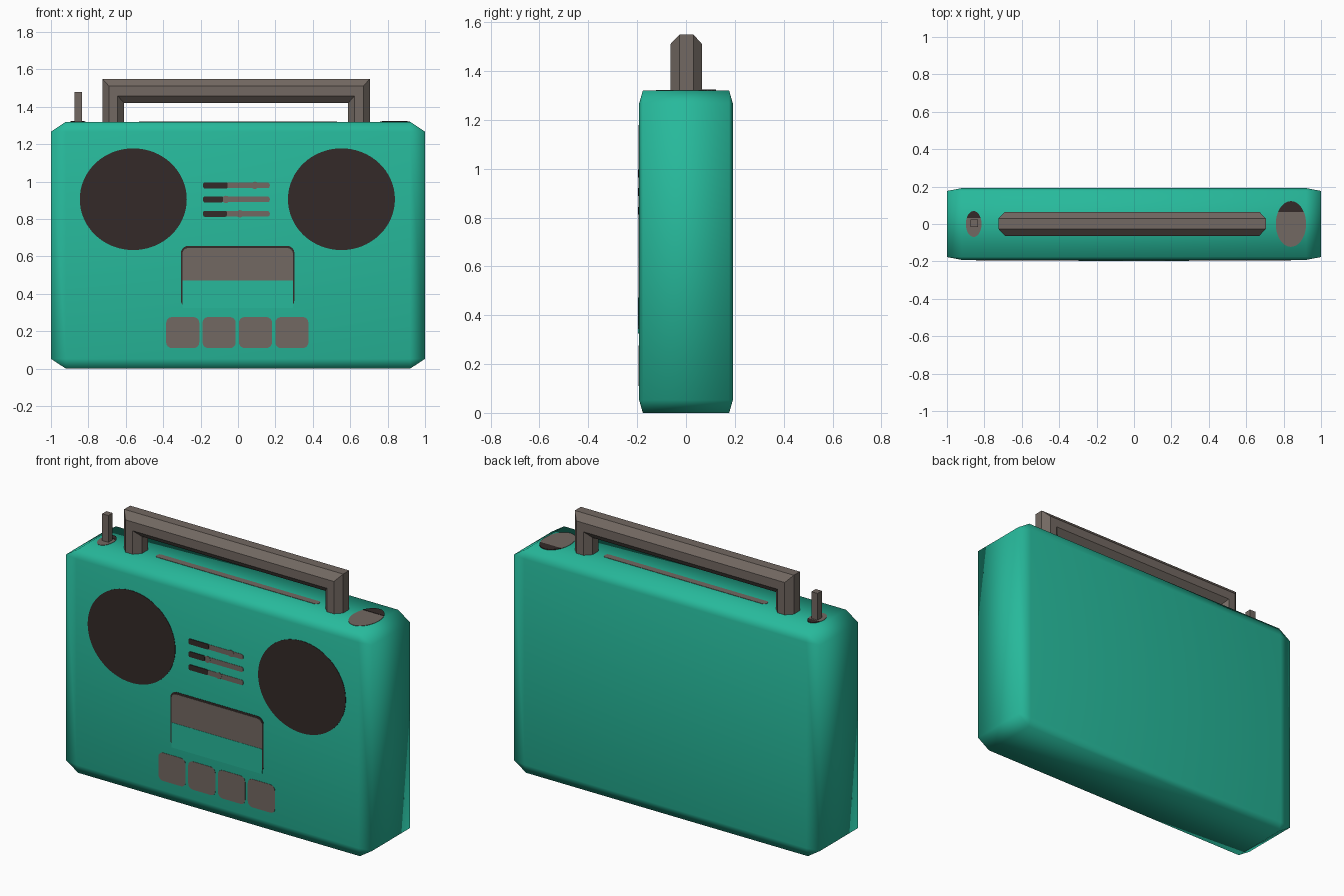
import bpy, bmesh, math
from mathutils import Vector

if "Cube" in bpy.data.objects:
    bpy.data.objects.remove(bpy.data.objects["Cube"])


def material(name, rgb):
    m = bpy.data.materials.new(name)
    m.diffuse_color = (*rgb, 1)
    m.use_nodes = True
    m.node_tree.nodes["Principled BSDF"].inputs["Base Color"].default_value = m.diffuse_color
    return m


TEAL = material("teal", (0.020, 0.485, 0.328))
GREY = material("warm grey", (0.170, 0.140, 0.122))
DARK = material("dark brown", (0.033, 0.023, 0.021))
HALF_Y, TOP = 0.192, 1.32


def finish(bm, name, mat):
    bmesh.ops.recalc_face_normals(bm, faces=bm.faces)
    me = bpy.data.meshes.new(name)
    bm.to_mesh(me)
    bm.free()
    me.materials.append(mat)
    ob = bpy.data.objects.new(name, me)
    bpy.context.collection.objects.link(ob)
    return ob


def ellipse(cx, cy, rx, ry, n=48, start=0.0, end=2 * math.pi):
    full = end - start > 6.28
    steps = n if full else n - 1
    return [(cx + rx * math.cos(start + (end - start) * i / steps),
             cy + ry * math.sin(start + (end - start) * i / steps)) for i in range(n)]


def rounded(x0, x1, y0, y1, r):
    pts = []
    corners = [(x1 - r, y1 - r), (x0 + r, y1 - r), (x0 + r, y0 + r), (x1 - r, y0 + r)]
    for k, (cx, cy) in enumerate(corners):
        a = k * math.pi / 2
        pts += ellipse(cx, cy, r, r, 5, a, a + math.pi / 2)
    return pts


def plate(name, outline, mat, on_top=False, height=0.002):
    """Thin plate lying on the front or the top of the case."""
    bm = bmesh.new()
    if on_top:
        co = [(x, y, TOP - 0.002) for x, y in outline]
        out = Vector((0, 0, height + 0.002))
    else:
        co = [(x, -HALF_Y + 0.002, z) for x, z in outline]
        out = Vector((0, -height - 0.002, 0))
    f = bm.faces.new([bm.verts.new(c) for c in co])
    ext = bmesh.ops.extrude_face_region(bm, geom=[f])
    bmesh.ops.translate(bm, vec=out,
                        verts=[v for v in ext["geom"] if isinstance(v, bmesh.types.BMVert)])
    # the base cap of the extrusion is kept, closing the plate
    if not any(len(fc.verts) == len(co) and fc is not f and f.is_valid for fc in bm.faces):
        bm.faces.new([v for v in bm.verts][:len(co)])
    return finish(bm, name, mat)


# case: bevelled cube stretched to size, smooth shaded
bm = bmesh.new()
bmesh.ops.create_cube(bm, size=2)
bmesh.ops.bevel(bm, geom=bm.edges[:], offset=0.08, segments=1, affect='EDGES')
bmesh.ops.scale(bm, vec=(1, HALF_Y, TOP / 2), verts=bm.verts)
bmesh.ops.translate(bm, vec=(0, 0, TOP / 2), verts=bm.verts)
for f in bm.faces:
    f.smooth = True
finish(bm, "case", TEAL)

# handle: octagonal section swept along a U path with mitred corners
bm = bmesh.new()
section = [(1, -0.026), (1, 0.03), (0.4, 0.065), (-0.4, 0.065),
           (-1, 0.03), (-1, -0.026), (-0.4, -0.063), (0.4, -0.063)]
path = [(-0.667, 1.30, -1, 0), (-0.667, 1.485, -1, 1),
        (0.647, 1.485, 1, 1), (0.647, 1.30, 1, 0)]
rings = [[bm.verts.new((px + dx * n * 0.058, y, pz + dz * n * 0.065)) for n, y in section]
         for px, pz, dx, dz in path]
for a, b in zip(rings, rings[1:]):
    for i in range(8):
        j = (i + 1) % 8
        bm.faces.new((a[i], a[j], b[j], b[i]))
bm.faces.new(rings[0])
bm.faces.new(rings[-1])
finish(bm, "handle", GREY)

# antenna
bm = bmesh.new()
bmesh.ops.create_cube(bm, size=1)
bmesh.ops.scale(bm, vec=(0.04, 0.04, 0.18), verts=bm.verts)
bmesh.ops.translate(bm, vec=(-0.855, 0.003, 1.39), verts=bm.verts)
finish(bm, "antenna", GREY)

# round discs on top, each with a dark rear part
for name, cx, rx, ry, split in (("antenna_base", -0.857, 0.042, 0.069, 0.033),
                                ("tuning_dial", 0.839, 0.081, 0.122, 0.065)):
    plate(name, ellipse(cx, 0, rx, ry), GREY, True)
    a = math.asin(split / ry)
    plate(name + "_shade", ellipse(cx, 0, rx, ry, 24, a, math.pi - a), DARK, True, 0.004)

# strip under the handle
plate("top_strip", rounded(-0.53, 0.53, -0.02, 0.02, 0.015), GREY, True)

# speakers
for side, cx in (("left", -0.56), ("right", 0.553)):
    plate(side + "_speaker", ellipse(cx, 0.906, 0.286, 0.272, 64), DARK)

# sliders: dark left part, grey right part and a small knob
for i, (z, cut, knob) in enumerate(((0.98, -0.055, 0.09), (0.905, -0.08, -0.065),
                                    (0.828, -0.06, 0.01))):
    plate(f"slider_{i}", rounded(-0.185, 0.17, z - 0.015, z + 0.015, 0.012), GREY)
    plate(f"slider_{i}_track", rounded(-0.186, cut, z - 0.016, z + 0.016, 0.008), DARK, height=0.004)
    plate(f"slider_{i}_knob", ellipse(knob, z, 0.02, 0.02, 12), GREY, height=0.003)

# cassette door: dark frame, grey window, teal lower panel
plate("door_frame", rounded(-0.306, 0.302, 0.327, 0.657, 0.04), DARK)
plate("door_window", rounded(-0.297, 0.294, 0.335, 0.645, 0.03), GREY, height=0.0035)
plate("door_panel", rounded(-0.297, 0.294, 0.325, 0.472, 0.004), TEAL, height=0.005)

# buttons
for i in range(4):
    x = -0.384 + i * 0.1945
    plate(f"button_{i}", rounded(x, x + 0.177, 0.11, 0.276, 0.03), GREY)
